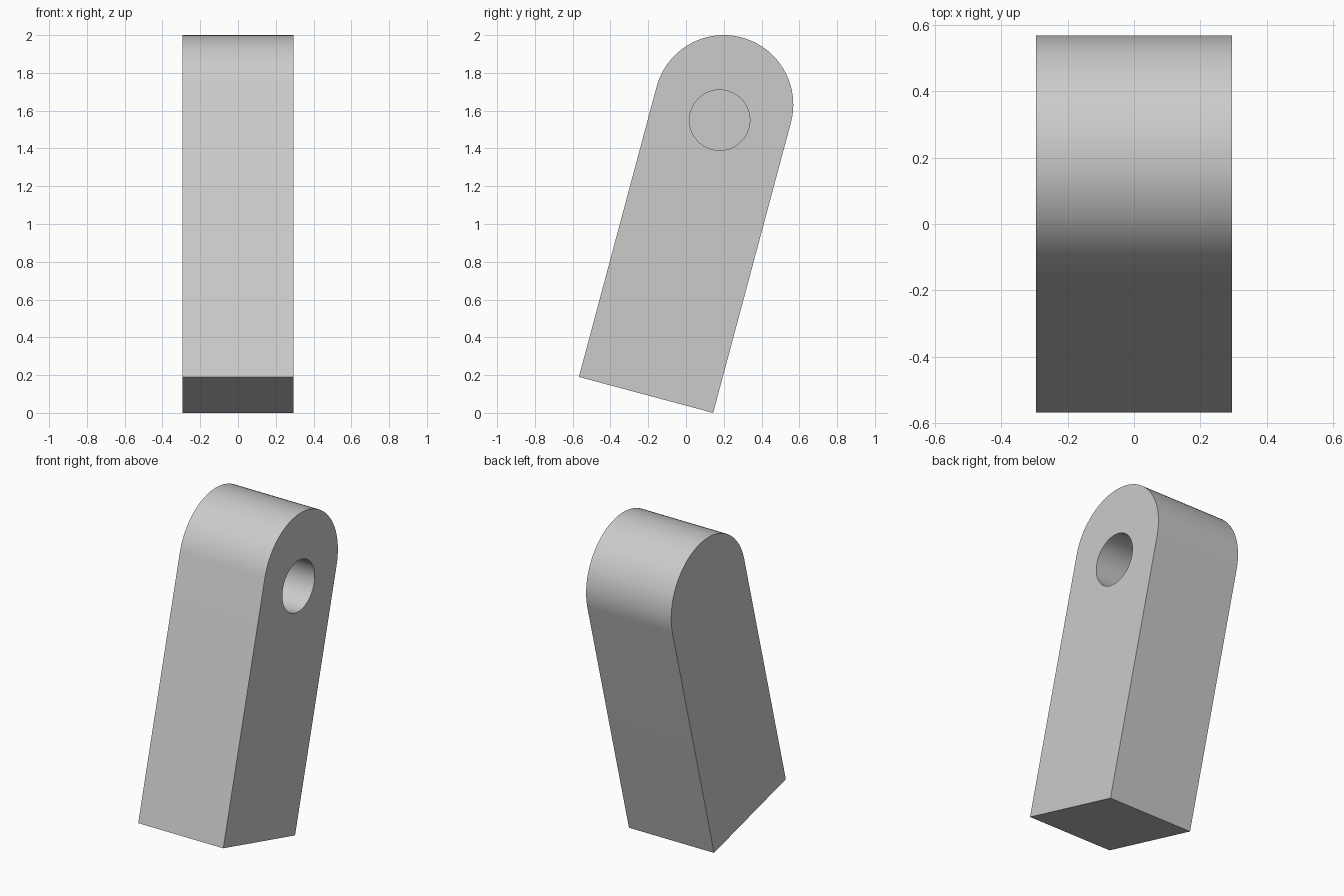
import bpy, bmesh, math
from mathutils import Matrix, Vector

cube = bpy.data.objects.get("Cube")
if cube:
    bpy.data.objects.remove(cube, do_unlink=True)

WIDTH = 0.59        # thickness along x
RADIUS = 0.368      # rounded end, also half the arm's depth
LENGTH = 1.591      # from the foot to the centre of the rounded end
TILT = math.radians(15)
END = Vector((0, 0.2, 1.632))
HOLE_DEPTH = 0.4

grey = bpy.data.materials.new("plain grey")
grey.use_nodes = True
grey.diffuse_color = (0.6, 0.6, 0.6, 1)
grey.node_tree.nodes["Principled BSDF"].inputs["Base Color"].default_value = (0.6, 0.6, 0.6, 1)


def prism(name, outline, x0, x1):
    """Extrude a (y, z) outline along x."""
    bm = bmesh.new()
    face = bm.faces.new([bm.verts.new((x0, y, z)) for y, z in outline])
    new = bmesh.ops.extrude_face_region(bm, geom=[face])["geom"]
    bmesh.ops.translate(bm, vec=(x1 - x0, 0, 0),
                        verts=[v for v in new if isinstance(v, bmesh.types.BMVert)])
    bmesh.ops.recalc_face_normals(bm, faces=bm.faces)
    # lean the part backwards about the rounded end
    bm.transform(Matrix.Translation(END) @ Matrix.Rotation(-TILT, 4, "X"))
    mesh = bpy.data.meshes.new(name)
    bm.to_mesh(mesh)
    bm.free()
    mesh.materials.append(grey)
    obj = bpy.data.objects.new(name, mesh)
    bpy.context.collection.objects.link(obj)
    return obj


def arc(radius, sweep, steps, z=0):
    return [(radius * math.cos(sweep * i / steps), z + radius * math.sin(sweep * i / steps))
            for i in range(steps + 1)]


# Leaning arm with a rounded top
outline = arc(RADIUS, math.pi, 48) + [(-RADIUS, -LENGTH), (RADIUS, -LENGTH)]
arm = prism("leaning_arm", outline, -WIDTH / 2, WIDTH / 2)

# Blind round hole in the +x side
circle = arc(0.16, math.tau, 64, z=-0.085)[:-1]
cutter = prism("hole_cutter", circle, WIDTH / 2 - HOLE_DEPTH, WIDTH / 2 + 0.1)
cutter.hide_render = True
cut = arm.modifiers.new("hole", "BOOLEAN")
cut.operation = "DIFFERENCE"
cut.solver = "EXACT"
cut.object = cutter

bpy.ops.object.select_all(action="DESELECT")
arm.select_set(True)
bpy.context.view_layer.objects.active = arm
bpy.ops.object.modifier_apply(modifier=cut.name)
bpy.data.objects.remove(cutter, do_unlink=True)
bpy.ops.object.shade_smooth_by_angle(angle=math.radians(30))
